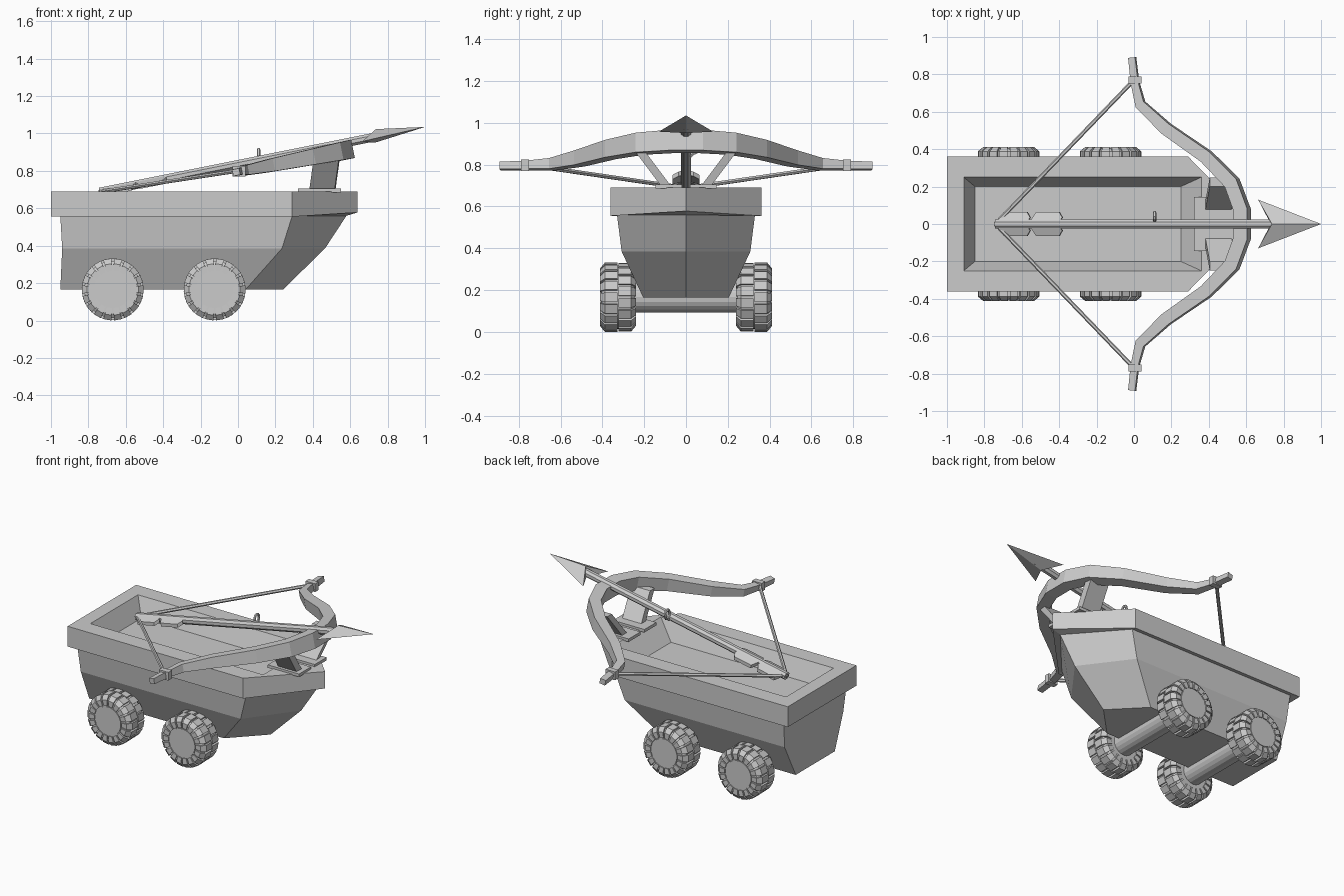
import bpy, bmesh, math
from mathutils import Vector, Matrix

if "Cube" in bpy.data.objects:
    bpy.data.objects.remove(bpy.data.objects["Cube"])

TILT = math.atan(0.2)


def loft(bm, rings, caps=True):
    """Skin a list of equal-length closed rings of points."""
    vs = [[bm.verts.new(p) for p in r] for r in rings]
    n = len(vs[0])
    for a, b in zip(vs, vs[1:]):
        for i in range(n):
            j = (i + 1) % n
            bm.faces.new((a[i], a[j], b[j], b[i]))
    if caps:
        bm.faces.new(vs[0])
        bm.faces.new(vs[-1])


def finish(name, bm):
    bmesh.ops.recalc_face_normals(bm, faces=bm.faces)
    me = bpy.data.meshes.new(name)
    bm.to_mesh(me)
    bm.free()
    ob = bpy.data.objects.new(name, me)
    bpy.context.collection.objects.link(ob)
    return ob


def tube(bm, pts, r, sides=6):
    """Straight-segment rod between two points."""
    a, b = map(Vector, pts)
    q = (b - a).to_track_quat('Z', 'Y')
    circ = [q @ Vector((r * math.cos(t), r * math.sin(t), 0))
            for t in (2 * math.pi * i / sides for i in range(sides))]
    loft(bm, [[p + c for c in circ] for p in (a, b)])


def box(bm, lo, hi):
    loft(bm, [[(lo[0], lo[1], z), (hi[0], lo[1], z), (hi[0], hi[1], z), (lo[0], hi[1], z)]
              for z in (lo[2], hi[2])])


def tilted(u, y, n, z0):
    """Point in the plane that slopes up along the arrow direction."""
    return Vector((u * math.cos(TILT) - n * math.sin(TILT), y,
                   z0 + u * math.sin(TILT) + n * math.cos(TILT)))


# Boat-like hull with rim and sunken deck, lofted bottom to top and inside
def outline(xb, xs, xp, w, z, zp=None):
    zp = z if zp is None else zp
    return [(xb, -w, z), (xs, -w, z), (xp, 0, zp), (xs, w, z), (xb, w, z)]


bm = bmesh.new()
loft(bm, [outline(-.95, .04, .24, .205, .165),
          outline(-.94, .235, .465, .308, .385),
          outline(-.95, .29, .58, .33, .56),
          outline(-1, .29, .64, .36, .555, .578),
          outline(-1, .29, .64, .36, .69),
          outline(-.91, .36, .36, .25, .69),
          outline(-.85, .25, .25, .20, .57)])
finish("hull", bm)


# Wheels: tyre body with two staggered rows of tread blocks
def wheel(name, x, side):
    def P(r, y, t):
        return (x + r * math.cos(t), side * y, .166 + r * math.sin(t))
    bm = bmesh.new()
    n = 36
    loft(bm, [[P(r, y, 2 * math.pi * i / n) for i in range(n)]
              for r, y in ((.13, .246), (.152, .262), (.152, .388), (.13, .403))])
    loft(bm, [[P(.094, y, 2 * math.pi * i / n) for i in range(n)] for y in (.25, .408)])
    block = [(.1, .395), (.1, .41), (.138, .411), (.166, .388), (.166, .327), (.14, .327)]
    step = 2 * math.pi / 18
    for i in range(18):
        for mir, off in ((False, 0), (True, .5)):
            prof = [(r, .65 - y) if mir else (r, y) for r, y in block]
            t = (i + off) * step
            loft(bm, [[P(r, y, t + d * step) for r, y in prof] for d in (-.38, .38)])
    finish(name, bm)


for nm, x in (("rear", -.67), ("front", -.125)):
    wheel(nm + "_wheel_right", x, -1)
    wheel(nm + "_wheel_left", x, 1)
    bm = bmesh.new()
    tube(bm, ((x, -.27, .166), (x, .27, .166)), .073, 20)
    finish(nm + "_axle", bm)

# Bow limbs: (u, y, width, height) for one half, mirrored
half = [(.59, .075, .075, .10), (.535, .22, .075, .095), (.395, .36, .07, .085),
        (.175, .51, .065, .07), (.035, .64, .052, .052), (.005, .76, .04, .04),
        (-.01, .89, .038, .035)]
path = [(u, -y, w, h) for u, y, w, h in reversed(half)] + half
rings = []
for i, (u, y, w, h) in enumerate(path):
    a, b = path[max(i - 1, 0)], path[min(i + 1, len(path) - 1)]
    d = Vector((b[0] - a[0], b[1] - a[1])).normalized()
    nx, ny = d.y, -d.x
    rings.append([tilted(u + s * nx * w / 2, y + s * ny * w / 2, k * h / 2, .795)
                  for s, k in ((-1, -1), (1, -1), (1, 1), (-1, 1))])
bm = bmesh.new()
loft(bm, rings)
finish("bow", bm)

# Bowstring and its wrappings on the limb tips
bm = bmesh.new()
for s in (-1, 1):
    tube(bm, ((0, s * .77, .80), (-.74, 0, .688)), .011)
    box(bm, (-.03, s * .77 - .018, .77), (.04, s * .77 + .018, .825))
finish("bowstring", bm)

# Splayed struts and base plates carrying the bow
bm = bmesh.new()
for s in (-1, 1):
    loft(bm, [[(cx - .07, s * (y - .024), z), (cx + .07, s * (y - .024), z),
               (cx + .065, s * (y + .024), z), (cx - .07, s * (y + .024), z)]
              for cx, y, z in ((.45, .09, .69), (.475, .225, .87))])
    box(bm, (.32, min(s * .02, s * .145), .685), (.55, max(s * .02, s * .145), .705))
finish("bow_mount", bm)

# Arrow shaft (octagonal)
AZ = .835
bm = bmesh.new()
shaft = [(.027 * math.cos(t), .025 * math.sin(t))
         for t in (math.pi / 8 + i * math.pi / 4 for i in range(8))]
loft(bm, [[tilted(u, y, n, AZ) for y, n in shaft] for u in (-.755, .80)])
finish("arrow_shaft", bm)

# Barbed arrow head: ridged swallow-tail shape
bm = bmesh.new()
tip, barb_l, barb_r, top, bot = [bm.verts.new(tilted(*p, AZ)) for p in
                                 ((1.02, 0, 0), (.675, .13, -.01), (.675, -.13, -.01),
                                  (.76, 0, .04), (.74, 0, -.03))]
for b in (barb_l, barb_r):
    bm.faces.new((tip, b, top))
    bm.faces.new((tip, b, bot))
    bm.faces.new((top, b, bot))
finish("arrow_head", bm)

# Fletching: two swept vanes on each side
bm = bmesh.new()
for s in (-1, 1):
    for u in (-.735, -.56):
        vane = [(u, .02), (u + .16, .02), (u + .17, .035), (u + .15, .065),
                (u + .025, .065)]
        loft(bm, [[tilted(a, s * y, n - (y - .02) * .4, AZ) for a, y in vane]
                  for n in (-.008, .014)])
finish("fletching", bm)

# Small ring sight beside the shaft
bm = bmesh.new()
rings = []
for i in range(12):
    t = 2 * math.pi * i / 12
    rings.append([(.11 + .009 * math.cos(p),
                   .04 + (.022 + .008 * math.sin(p)) * math.cos(t),
                   .885 + (.03 + .008 * math.sin(p)) * math.sin(t))
                  for p in (j * math.pi / 3 for j in range(6))])
loft(bm, rings + rings[:1], caps=False)
tube(bm, ((.11, .02, .84), (.11, .04, .86)), .009)
bmesh.ops.remove_doubles(bm, verts=bm.verts, dist=1e-5)
finish("ring_sight", bm)
